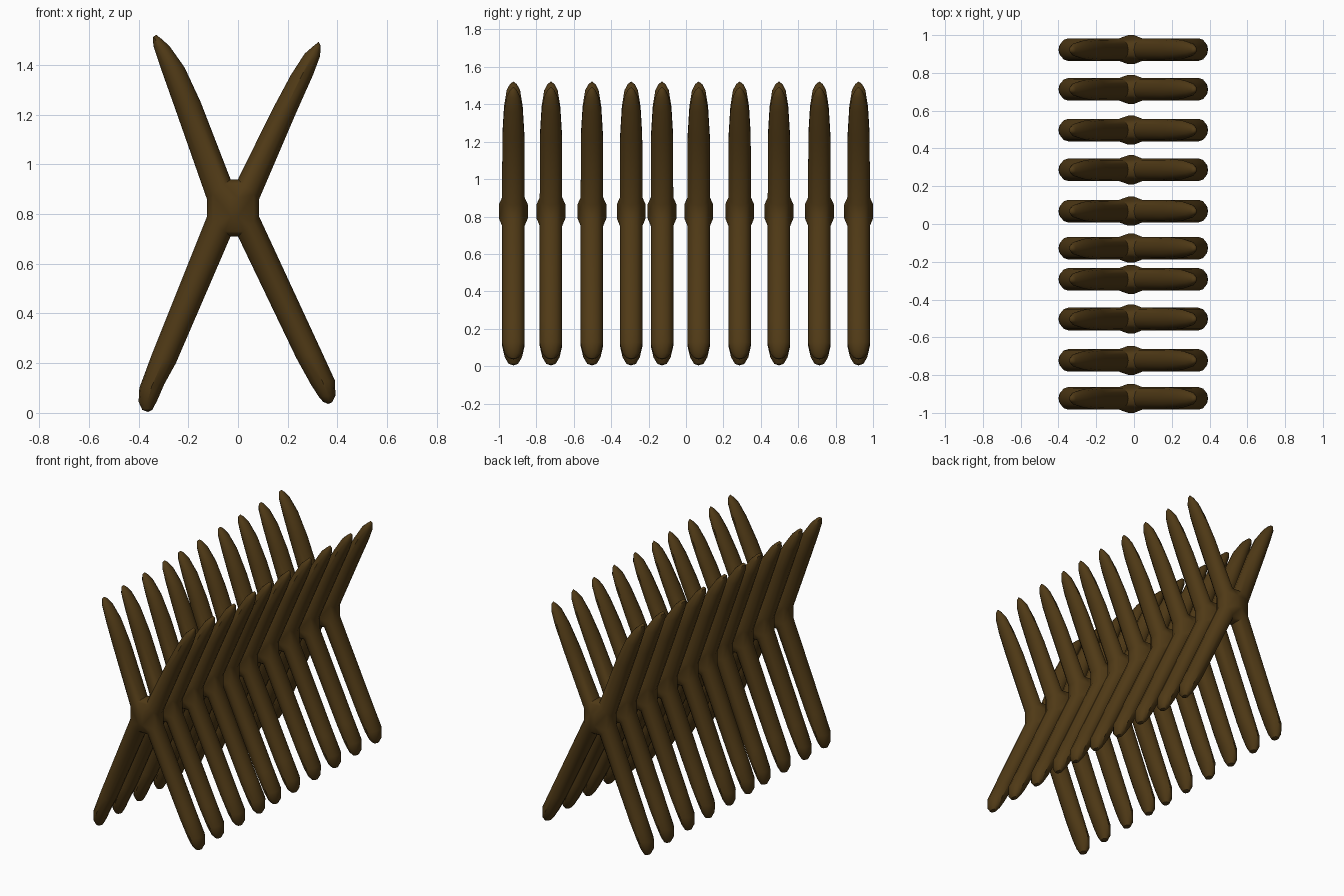
import bpy, bmesh, math

if "Cube" in bpy.data.objects:
    bpy.data.objects.remove(bpy.data.objects["Cube"])

SIDES = 12
ROW_Y = [-0.923, -0.722, -0.503, -0.293, -0.128, 0.068, 0.287, 0.497, 0.713, 0.923]

# Arm stations: outer x, outer z, inner x, inner z (seen from the front)
ARMS = {
    "lower_left": [(-.125, .79, -.03, .71), (-.345, .24, -.25, .20),
                   (-.397, .10, -.297, .115), (-.400, .045, -.325, .05), (-.385, .012, -.345, .012)],
    "lower_right": [(.085, .79, .0, .71), (.335, .25, .235, .22),
                    (.390, .13, .293, .115), (.392, .07, .325, .065), (.378, .042, .342, .045)],
    "upper_left": [(-.125, .86, -.03, .94), (-.255, .23 + 1, -.15, 1.25),
                   (-.310, 1.385, -.215, 1.39), (-.340, 1.475, -.275, 1.475), (-.343, 1.51, -.308, 1.505)],
    "upper_right": [(.085, .86, .0, .94), (.235, 1.21, .138, 1.22),
                    (.302, 1.36, .213, 1.36), (.330, 1.435, .268, 1.445), (.333, 1.475, .302, 1.475)],
}
TIPS = {"lower_left": (-.362, .004), "lower_right": (.362, .036),
        "upper_left": (-.330, 1.522), "upper_right": (.325, 1.493)}
HALF_LOWER = [.060, .060, .060, .046, .025]
HALF_UPPER = [.060, .059, .050, .036, .019]

wood = bpy.data.materials.new("dark_wood")
wood.diffuse_color = (0.08, 0.042, 0.008, 1)
wood.use_nodes = True
wood.node_tree.nodes["Principled BSDF"].inputs["Base Color"].default_value = wood.diffuse_color


def ring(bm, station, half_y):
    ox, oz, ix, iz = station
    cx, cz, dx, dz = (ox + ix) / 2, (oz + iz) / 2, (ox - ix) / 2, (oz - iz) / 2
    verts = []
    for i in range(SIDES):
        a = math.tau * i / SIDES
        c, s = math.cos(a), math.sin(a)
        verts.append(bm.verts.new((cx + dx * c, half_y * s, cz + dz * c)))
    return verts


def crossed_stakes_mesh():
    bm = bmesh.new()
    roots = []
    # Four tapered arms
    for name, stations in ARMS.items():
        halves = HALF_LOWER if "lower" in name else HALF_UPPER
        rings = [ring(bm, st, h) for st, h in zip(stations, halves)]
        for a, b in zip(rings, rings[1:]):
            for i in range(SIDES):
                j = (i + 1) % SIDES
                bm.faces.new((a[i], a[j], b[j], b[i]))
        tx, tz = TIPS[name]
        tip = bm.verts.new((tx, 0, tz))
        for i in range(SIDES):
            bm.faces.new((rings[-1][i], rings[-1][(i + 1) % SIDES], tip))
        roots.append(rings[0])
    # Bulging hub wrapped around the arm roots
    bulge = [bm.verts.new((x, y, z)) for x in (-.03, .0) for y in (-.077, .077) for z in (.79, .865)]
    bmesh.ops.convex_hull(bm, input=[v for r in roots for v in r] + bulge)
    # Drop the inner caps where the arms join the hub
    sets = [set(r) for r in roots]
    caps = [f for f in bm.faces if any(set(f.verts) <= s for s in sets)]
    bmesh.ops.delete(bm, geom=caps, context='FACES_ONLY')
    bmesh.ops.recalc_face_normals(bm, faces=bm.faces)
    mesh = bpy.data.meshes.new("crossed_stakes")
    bm.to_mesh(mesh)
    bm.free()
    mesh.materials.append(wood)
    return mesh


# Row of crossed stakes
mesh = crossed_stakes_mesh()
for n, y in enumerate(ROW_Y, 1):
    ob = bpy.data.objects.new(f"crossed_stakes_{n}", mesh)
    ob.location.y = y
    bpy.context.collection.objects.link(ob)

ob.select_set(True)
bpy.context.view_layer.objects.active = ob
bpy.ops.object.shade_smooth_by_angle(angle=math.radians(35))
